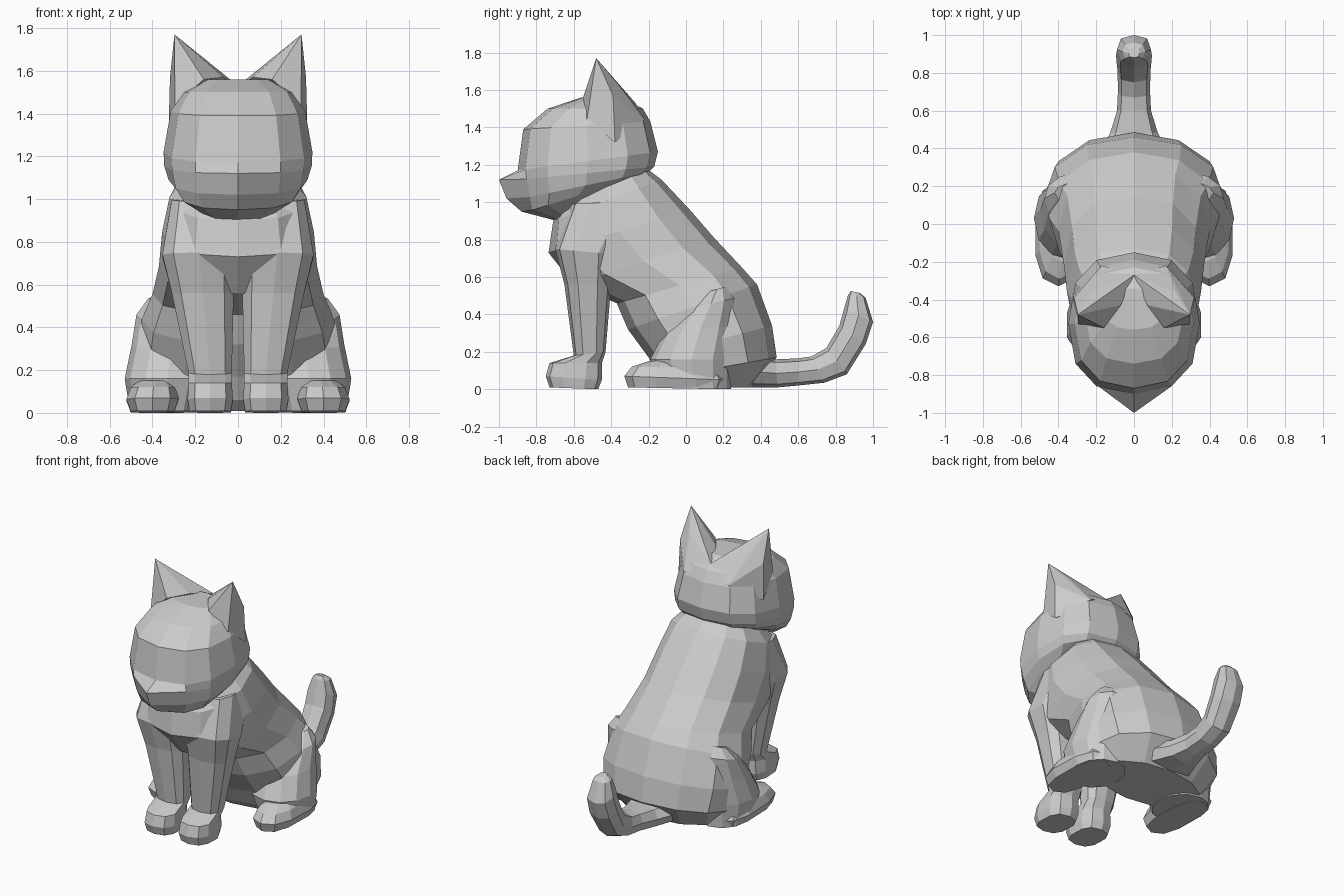
import bpy, bmesh
from math import sin, cos, tau


def power(v, p):
    return (abs(v) ** p) * (1 if v >= 0 else -1)


def finish(name, bm, mirror=False):
    bmesh.ops.recalc_face_normals(bm, faces=bm.faces)
    me = bpy.data.meshes.new(name)
    bm.to_mesh(me)
    bm.free()
    ob = bpy.data.objects.new(name, me)
    bpy.context.collection.objects.link(ob)
    if mirror:
        ob.modifiers.new("Mirror", 'MIRROR')
    return ob


def loft(name, rings, n=12, p=0.75, p_end=None, mirror=False):
    """Each ring: front y, front z, back y, back z, centre x, half width, nose push.
    The squareness p blends to p_end along the rings (1 = ellipse)."""
    p_end = p if p_end is None else p_end
    bm = bmesh.new()
    loops = []
    for r, (fy, fz, by, bz, cx, hw, nose) in enumerate(rings):
        q = p + (p_end - p) * r / (len(rings) - 1)
        loop = []
        for i in range(n):
            a = tau * i / n
            u = power(sin(a), q)
            k = (1 - power(cos(a), q)) / 2
            y = fy + (by - fy) * k - (nose if i == 0 else 0)
            loop.append(bm.verts.new((cx + hw * u, y, fz - 0.01 + (bz - fz) * k)))
        loops.append(loop)
    for a, b in zip(loops, loops[1:]):
        for i in range(n):
            j = (i + 1) % n
            bm.faces.new((a[i], a[j], b[j], b[i]))
    bm.faces.new(loops[0])
    bm.faces.new(loops[-1])
    return finish(name, bm, mirror)


# torso: slanted rings from neck down to the seat, widening at the rump
loft("body", [
    (-0.64, 1.01, -0.21, 1.19, 0, 0.25, 0),
    (-0.71, 0.91, -0.13, 1.13, 0, 0.32, 0),
    (-0.735, 0.74, 0.02, 0.97, 0, 0.355, 0),
    (-0.60, 0.57, 0.15, 0.82, 0, 0.37, 0),
    (-0.37, 0.47, 0.30, 0.66, 0, 0.40, 0),
    (-0.31, 0.33, 0.38, 0.57, 0, 0.45, 0),
    (-0.20, 0.18, 0.46, 0.35, 0, 0.48, 0),
    (-0.14, 0.07, 0.485, 0.18, 0, 0.46, 0),
    (-0.08, 0.02, 0.36, 0.02, 0, 0.38, 0)], p_end=1.0)

# head with pointed muzzle
loft("head", [
    (-0.69, 0.91, -0.50, 1.03, 0, 0.17, 0),
    (-0.85, 0.96, -0.30, 1.13, 0, 0.28, 0.03),
    (-0.87, 1.03, -0.20, 1.17, 0, 0.325, 0.09),
    (-0.89, 1.13, -0.17, 1.20, 0, 0.345, 0.11),
    (-0.90, 1.18, -0.15, 1.28, 0, 0.348, 0),
    (-0.87, 1.40, -0.19, 1.44, 0, 0.315, 0),
    (-0.74, 1.51, -0.23, 1.51, 0, 0.26, 0),
    (-0.56, 1.57, -0.34, 1.57, 0, 0.16, 0)], p_end=0.85)

# ears, broad at the back where they run into the skull
bm = bmesh.new()
for co in [(0.297, -0.48, 1.77), (0.07, -0.43, 1.57), (0.16, -0.55, 1.56),
           (0.295, -0.53, 1.44), (0.318, -0.39, 1.57), (0.325, -0.38, 1.32),
           (0.0, -0.27, 1.53), (0.17, -0.22, 1.44), (0.22, -0.36, 1.63)]:
    bm.verts.new(co)
bmesh.ops.convex_hull(bm, input=bm.verts)
finish("ear", bm, True)

# front legs with paws
loft("front_leg", [
    (-0.73, 0.02, -0.47, 0.01, 0.13, 0.10, 0),
    (-0.75, 0.08, -0.45, 0.06, 0.13, 0.11, 0),
    (-0.73, 0.15, -0.45, 0.15, 0.13, 0.105, 0),
    (-0.60, 0.19, -0.43, 0.21, 0.13, 0.105, 0),
    (-0.65, 0.57, -0.40, 0.57, 0.165, 0.15, 0),
    (-0.70, 0.76, -0.37, 0.73, 0.185, 0.175, 0),
    (-0.62, 1.00, -0.22, 1.02, 0.19, 0.125, 0)], n=10, mirror=True)

# haunches, low bulges that blend into the rump
loft("haunch", [
    (-0.15, 0.02, 0.24, 0.01, 0.34, 0.165, 0),
    (-0.19, 0.17, 0.25, 0.17, 0.33, 0.20, 0),
    (-0.12, 0.31, 0.27, 0.35, 0.31, 0.187, 0),
    (0.00, 0.44, 0.27, 0.50, 0.30, 0.175, 0),
    (0.11, 0.53, 0.22, 0.56, 0.29, 0.13, 0)], p=0.95, mirror=True)

# hind feet
loft("hind_foot", [
    (-0.31, 0.02, 0.20, 0.01, 0.40, 0.105, 0),
    (-0.33, 0.08, 0.22, 0.06, 0.40, 0.127, 0),
    (-0.29, 0.13, 0.18, 0.13, 0.395, 0.11, 0),
    (-0.20, 0.16, 0.10, 0.18, 0.385, 0.07, 0)], n=10, p_end=0.85, mirror=True)

# tail curling up at the end
loft("tail", [
    (0.30, 0.20, 0.30, 0.02, 0, 0.22, 0),
    (0.48, 0.17, 0.49, 0.02, 0, 0.125, 0),
    (0.60, 0.175, 0.60, 0.03, 0, 0.09, 0),
    (0.67, 0.185, 0.74, 0.045, 0, 0.085, 0),
    (0.75, 0.23, 0.86, 0.09, 0, 0.087, 0),
    (0.82, 0.35, 0.96, 0.25, 0, 0.095, 0),
    (0.845, 0.44, 1.00, 0.37, 0, 0.09, 0),
    (0.865, 0.51, 0.96, 0.50, 0, 0.06, 0),
    (0.88, 0.535, 0.93, 0.525, 0, 0.03, 0)], n=8)
